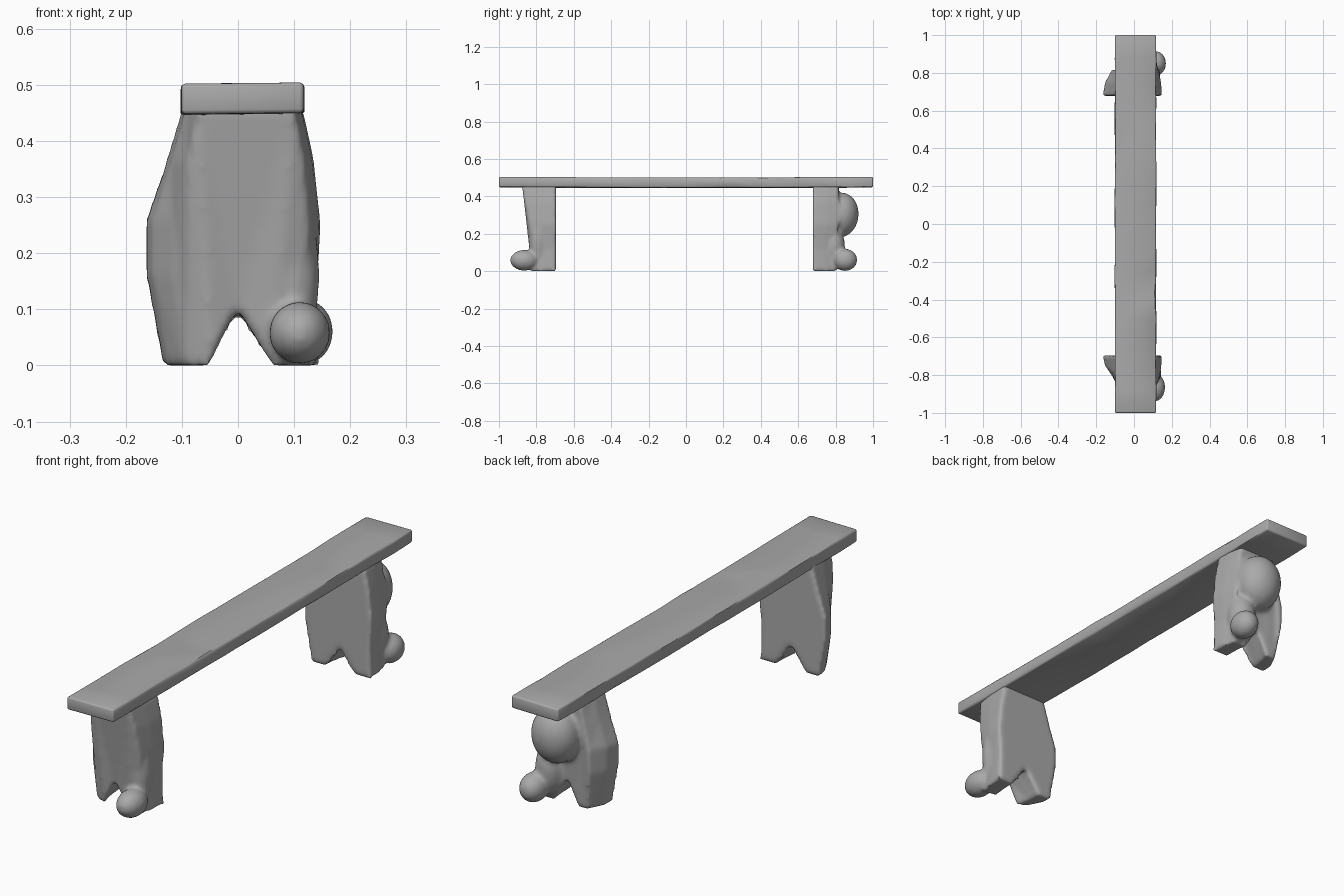
import bpy, bmesh, math, random
from mathutils import Matrix

random.seed(4)
if "Cube" in bpy.data.objects:
    bpy.data.objects.remove(bpy.data.objects["Cube"])

stone = bpy.data.materials.new("grey stone")
stone.use_nodes = True
COLOUR = (0.4, 0.4, 0.4, 1)
stone.diffuse_color = COLOUR
stone.node_tree.nodes["Principled BSDF"].inputs["Base Color"].default_value = COLOUR


def finish(bm, name):
    bmesh.ops.recalc_face_normals(bm, faces=bm.faces)
    mesh = bpy.data.meshes.new(name)
    bm.to_mesh(mesh)
    bm.free()
    ob = bpy.data.objects.new(name, mesh)
    mesh.materials.append(stone)
    bpy.context.collection.objects.link(ob)
    bpy.context.view_layer.objects.active = ob
    for other in bpy.context.selected_objects:
        other.select_set(False)
    ob.select_set(True)
    return ob


def blob(bm, centre, radii, tilt=0):
    m = (Matrix.Translation(centre) @ Matrix.Rotation(tilt, 4, 'X')
         @ Matrix.Diagonal((*radii, 1)))
    bmesh.ops.create_icosphere(bm, subdivisions=3, radius=1, matrix=m)


# Trouser-shaped outline shared by both supports
OUTLINE = [(-.10, .46), (-.13, .36), (-.165, .26), (-.165, .16), (-.135, 0),
           (-.07, 0), (0, .10), (.07, 0), (.145, 0), (.14, .12),
           (.148, .25), (.135, .37), (.115, .46)]


def support(name, inner, depth, taper, blobs):
    """Loft the outline from the flat inner face to the narrower outer face."""
    bm = bmesh.new()
    rings = []
    for t in (0, .5, 1):
        ring = []
        for x, z in OUTLINE:
            narrow = 1 - taper * t * t if x < 0 else 1 - .12 * t * t
            ring.append(bm.verts.new((x * narrow, inner + t * depth(x, z), z)))
        rings.append(ring)
    n = len(OUTLINE)
    for a, b in zip(rings, rings[1:]):
        for i in range(n):
            j = (i + 1) % n
            bm.faces.new((a[i], a[j], b[j], b[i]))
    caps = [bm.faces.new(rings[0]), bm.faces.new(rings[-1])]
    bmesh.ops.triangulate(bm, faces=caps)
    for b in blobs:
        blob(bm, *b)
    ob = finish(bm, name)
    # Fuse the masses and soften them
    fuse = ob.modifiers.new("fuse", 'REMESH')
    fuse.mode, fuse.voxel_size = 'VOXEL', .009
    soft = ob.modifiers.new("soften", 'SMOOTH')
    soft.factor, soft.iterations = .5, 5
    for mod in ("fuse", "soften"):
        bpy.ops.object.modifier_apply(modifier=mod)
    bpy.ops.object.shade_smooth_by_angle(angle=math.radians(50))


# Front support: deep at the top, one paw stepping forward
support("front_support", -.695,
        lambda x, z: -(.13 + .05 * max(0, (z - .2) / .25)) if x > -.12 or z > .3 else -.11,
        .3,
        [((.11, -.865, .058), (.055, .075, .056), 0),
         ((.095, -.79, .16), (.05, .05, .16), 0)])

# Back support: bulging body above a paw stepping backward
support("back_support", .678,
        lambda x, z: .14 if z > .12 else .12,
        .3,
        [((.025, .83, .30), (.10, .093, .12), -.1),
         ((.115, .85, .06), (.055, .066, .06), 0),
         ((.08, .79, .13), (.06, .06, .11), 0)])

# Seat plank: long slab with rounded edges and a slightly worn surface
bm = bmesh.new()
bmesh.ops.create_cube(bm, size=1, matrix=Matrix.Translation((.008, 0, .475))
                      @ Matrix.Diagonal((.218, 2, .054, 1)))
rims = [e for e in bm.edges if abs(e.verts[0].co.y - e.verts[1].co.y) < .1]
bmesh.ops.bevel(bm, geom=bm.edges[:], offset=.007, segments=2, affect='EDGES', profile=.5)
for i in range(1, 16):
    bmesh.ops.bisect_plane(bm, geom=bm.verts[:] + bm.edges[:] + bm.faces[:],
                           plane_co=(0, -1 + i / 8, 0), plane_no=(0, 1, 0))
for v in bm.verts:
    v.co.z += .004 * (v.co.y ** 2) - .003 + .01 * v.co.x
    if abs(v.co.y) < .95:
        v.co.z += random.uniform(-.0015, .0015)
        v.co.x += random.uniform(-.002, .002)
finish(bm, "seat")
bpy.ops.object.shade_smooth_by_angle(angle=math.radians(50))
